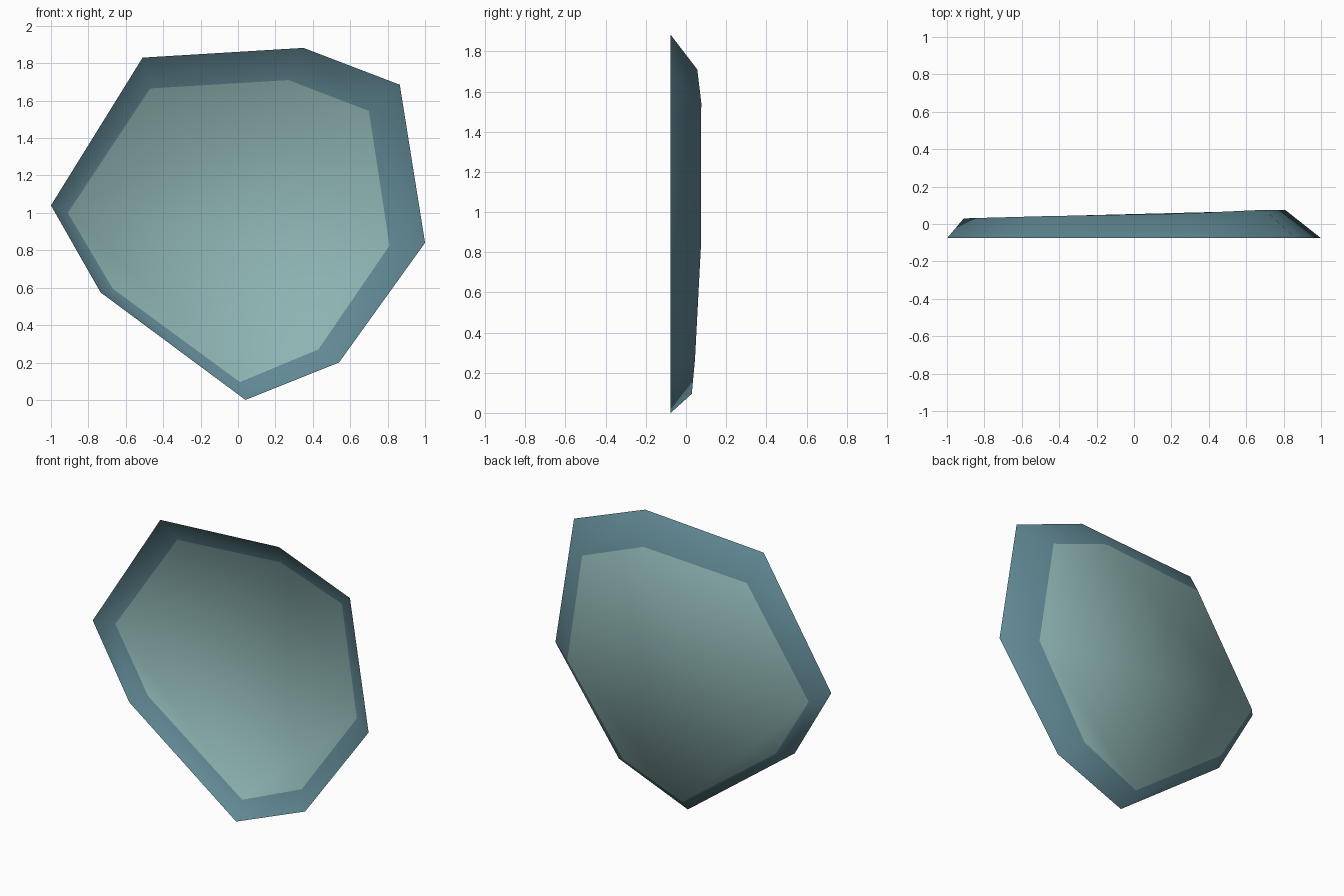
import bpy, bmesh

if "Cube" in bpy.data.objects:
    bpy.data.objects.remove(bpy.data.objects["Cube"])


def material(name, rgb):
    m = bpy.data.materials.new(name)
    m.diffuse_color = (*rgb, 1)
    m.use_nodes = True
    m.node_tree.nodes["Principled BSDF"].inputs["Base Color"].default_value = m.diffuse_color
    return m


# Rim outline (x, z) lies flat at the front
RIM_Y = -0.076
rim = [(-0.51, 1.83), (0.35, 1.882), (0.865, 1.685), (1.0, 0.84),
       (0.54, 0.2), (0.04, 0.0), (-0.735, 0.575), (-1.0, 1.04)]
# Inset panel (x, y, z) sits behind it, slightly tilted
panel = [(-0.47, 0.042, 1.665), (0.27, 0.056, 1.71), (0.7, 0.076, 1.545), (0.81, 0.074, 0.825),
         (0.43, 0.045, 0.27), (0.01, 0.029, 0.095), (-0.67, 0.025, 0.595), (-0.91, 0.03, 1.0)]

# Open shard: bevelled border band around one panel
bm = bmesh.new()
outer = [bm.verts.new((x, RIM_Y, z)) for x, z in rim]
inner = [bm.verts.new(p) for p in panel]
n = len(rim)
for i in range(n):
    j = (i + 1) % n
    bm.faces.new((outer[i], outer[j], inner[j], inner[i])).material_index = 1
bm.faces.new(inner)
for f in bm.faces:
    f.smooth = True
bmesh.ops.recalc_face_normals(bm, faces=bm.faces)
bm.faces.ensure_lookup_table()
if bm.faces[n].normal.y < 0:
    bmesh.ops.reverse_faces(bm, faces=bm.faces)

mesh = bpy.data.meshes.new("shard")
bm.to_mesh(mesh)
bm.free()
mesh.materials.append(material("pale teal", (0.27, 0.46, 0.45)))
mesh.materials.append(material("slate blue", (0.12, 0.25, 0.30)))
shard = bpy.data.objects.new("shard", mesh)
bpy.context.collection.objects.link(shard)
